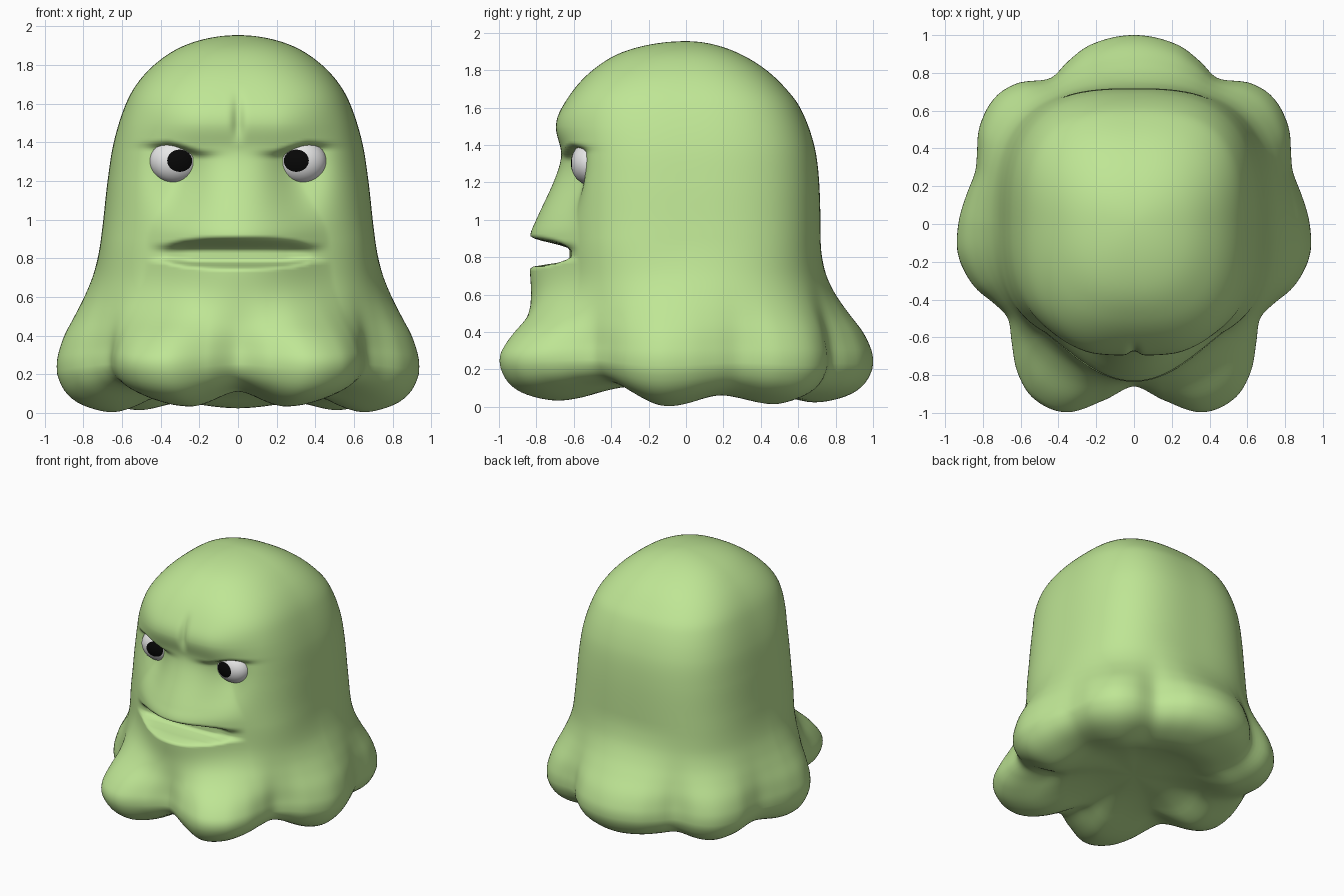
import bpy, bmesh, math
from mathutils import Vector, Matrix

if "Cube" in bpy.data.objects:
    bpy.data.objects.remove(bpy.data.objects["Cube"])

TOP = 1.955


def material(name, rgb):
    m = bpy.data.materials.new(name)
    m.diffuse_color = (*rgb, 1)
    m.use_nodes = True
    m.node_tree.nodes["Principled BSDF"].inputs["Base Color"].default_value = m.diffuse_color
    return m


green = material("pale green", (0.52, 0.79, 0.30))
white = material("eye white", (0.80, 0.80, 0.80))
black = material("pupil black", (0.002, 0.002, 0.002))


def curve(pts, key=lambda v: v):
    """Smooth interpolation through (position, value) pairs."""
    p = sorted((key(a), b) for a, b in pts)

    def slope(i):
        a, b = p[max(i - 1, 0)], p[min(i + 1, len(p) - 1)]
        return (b[1] - a[1]) / (b[0] - a[0])

    def f(v):
        v = min(max(key(v), p[0][0]), p[-1][0])
        i = max(k for k in range(len(p) - 1) if p[k][0] <= v)
        h = p[i + 1][0] - p[i][0]
        t = (v - p[i][0]) / h
        return ((2*t**3 - 3*t*t + 1) * p[i][1] + (t**3 - 2*t*t + t) * h * slope(i)
                + (3*t*t - 2*t**3) * p[i + 1][1] + (t**3 - t*t) * h * slope(i + 1))
    return f


def step(a, b, v):
    t = min(max((v - a) / (b - a), 0), 1)
    return t * t * (3 - 2 * t)


def gauss(v, c, w):
    return math.exp(-((v - c) / w) ** 2)


def root(z):
    return math.sqrt(max(0, TOP - z))


# Head outline: half width, back depth and front depth by height
side = curve([(TOP, 0), (1.9, .28), (1.8, .435), (1.7, .525), (1.6, .58), (1.4, .643),
              (1.2, .675), (1.0, .697), (.8, .72), (.6, .73), (0, .73)], root)
back = curve([(TOP, 0), (1.9, .26), (1.8, .43), (1.7, .535), (1.6, .61), (1.4, .685),
              (1.2, .712), (.85, .72), (0, .72)], root)
front = curve([(TOP, 0), (1.9, .33), (1.8, .50), (1.7, .595), (1.6, .645), (1.5, .66),
               (1.34, .65), (1.1, .65), (0, .66)], root)
# Muzzle forward swell, and its half width
muzzle = curve([(2, 0), (1.42, 0), (1.34, .01), (1.2, .06), (1.0, .15), (.92, .18),
                (.74, .18), (.6, .16), (.45, .14), (0, .1)])
muzzle_w = curve([(2, .22), (1.35, .25), (1.1, .38), (.95, .46), (.75, .48), (0, .52)])
# Skirt: lobed radius by angle from the front, flare by height, lift of the hem
lobes = curve([(-10, .94), (0, .86), (10, .95), (20, 1.06), (30, 1.065), (38, 1.0), (46, .9),
               (53, .835), (60, .85), (69, .91), (80, .945), (90, .93), (100, .9), (108, .885),
               (114, .91), (122, .965), (132, .995), (140, .97), (150, .89), (158, .93),
               (166, .975), (180, 1.0), (194, .975)])
flare = curve([(2, 0), (.9, 0), (.8, .03), (.7, .13), (.6, .32), (.5, .57), (.4, .82),
               (.3, .97), (.25, 1), (.2, .99), (.1, .94)])
lift = curve([(-20, .03), (0, .125), (20, .03), (53, .12), (80, 0), (108, .06), (132, .01),
              (150, .05), (180, .02), (210, .05)])
# Rounded hem and shallow hollow underside: radius factor and height along the path
hem_r = curve([(-1, 1), (0, .99), (1, .95), (2, .88), (3, .78), (4, .68), (5, .58), (6, .46), (7, .28), (8, .02)])
hem_z = curve([(-1, .29), (0, .2), (1, .115), (2, .055), (3, .018), (4, .005), (5, .03),
               (6, .08), (7, .12), (8, .13)])


def surface(phi, z):
    a, n = side(z), 2.4 + .45 * step(1.95, 1.6, z) - .35 * step(.9, .5, z)
    s, c = math.sin(phi), math.cos(phi)
    b = front(z) if c > 0 else back(z)
    r = ((abs(s) / a) ** n + (abs(c) / b) ** n) ** (-1 / n)
    x, y = r * s, -r * c
    if c > 0:
        ax = abs(x)
        # mouth slot cut into the muzzle, narrowing to the corners
        q = min(ax / .37, 1) ** 3
        slot = step(.742 + .03 * q, .785 + .02 * q, z) * (1 - step(.84 - .01 * q, .915 - .03 * q, z))
        swell = muzzle(z) * max(0, math.cos(min(ax / muzzle_w(z), 1) * math.pi / 2)) ** 1.4
        y -= swell * (1 - slot)
        y += .03 * slot * (1 - step(.25, .40, ax))
        # brow ridge, eye sockets under slanted brows, and the frown crease
        y -= .037 * gauss(z, 1.5, .13) * (1 - step(.2, .52, ax))
        brow = 1.34 + .045 * step(.17, .38, ax)
        socket = (1 - step(brow - .025, brow + .025, z)) * step(.92, 1.3, z)
        y += .085 * socket * gauss(ax, .32, .145 if ax < .32 else .13)
        y += .027 * gauss(x, 0, .03) * step(1.38, 1.5, z) * (1 - step(1.52, 1.7, z))
    ang = math.atan2(x, -y)
    deg = min(abs(math.degrees(ang)), 180)
    f = max(0, flare(z)) ** (1 + .6 * max(0, math.cos(ang)))
    even = .7 * step(.3, .75, z)   # lobes blend into an even cone higher up
    r = math.hypot(x, y) * (1 - f) + (lobes(deg) * (1 - even) + .94 * even) * f
    z += lift(deg) * max(0, 1 - z / .45) ** 2
    return Vector((r * math.sin(ang), -r * math.cos(ang), z))


def hem(phi, t):
    p = surface(phi, .2)
    ang = math.atan2(p.x, -p.y)
    deg = min(abs(math.degrees(ang)), 180)
    inner = step(3.5, 8, t)        # lobes fade out towards a round hollow
    r = (math.hypot(p.x, p.y) * (1 - inner) + .93 * inner) * hem_r(t) / .99
    z = hem_z(t)
    z += lift(deg) * max(0, 1 - z / .45) ** 2 * (1 - inner)
    return Vector((r * math.sin(ang), -r * math.cos(ang), z))


def finish(bm, name, mats):
    bmesh.ops.recalc_face_normals(bm, faces=bm.faces)
    me = bpy.data.meshes.new(name)
    bm.to_mesh(me)
    bm.free()
    for m in mats:
        me.materials.append(m)
    for p in me.polygons:
        p.use_smooth = True
    ob = bpy.data.objects.new(name, me)
    bpy.context.collection.objects.link(ob)
    return ob


# Body: rings from the crown down to the hollow underside, denser at the face
COLS = 256
angles = []
for i in range(COLS):
    u = 2 * math.pi * i / COLS - math.pi
    angles.append(u - .4 * math.sin(u))
heights = [TOP - (root(1.5) * i / 36) ** 2 for i in range(1, 37)]
heights += [1.5 - .0125 * i for i in range(1, 65)]
heights += [.7 - .02 * i for i in range(1, 26)]
rows = [[surface(a, z) for a in angles] for z in heights]
rows += [[hem(a, i / 3) for a in angles] for i in range(1, 25)]
bm = bmesh.new()
rings = [[bm.verts.new(p) for p in row] for row in rows]
for r0, r1 in zip(rings, rings[1:]):
    for i in range(COLS):
        j = (i + 1) % COLS
        bm.faces.new((r0[i], r0[j], r1[j], r1[i]))
crown = bm.verts.new((0, 0, TOP))
for i in range(COLS):
    bm.faces.new((crown, rings[0][(i + 1) % COLS], rings[0][i]))
bm.faces.new(rings[-1])
finish(bm, "body", [green])

# Eyes: ellipsoids whose pole looks forward, the polar cap being the pupil
for sx, name in ((-1, "left_eye"), (1, "right_eye")):
    bm = bmesh.new()
    bmesh.ops.create_uvsphere(bm, u_segments=40, v_segments=36, radius=1)
    for f in bm.faces:
        f.material_index = int(f.calc_center_median().z > math.cos(math.radians(30)))
    look = Vector((-.21 * sx, -.97, .03)).normalized()
    turn = Vector((0, 0, 1)).rotation_difference(look).to_matrix().to_4x4()
    scale = Matrix.Diagonal((.132, .10, .115, 1))
    place = Matrix.Translation((.326 * sx, -.515, 1.302))
    bmesh.ops.transform(bm, matrix=place @ scale @ turn, verts=bm.verts)
    finish(bm, name, [white, black])
